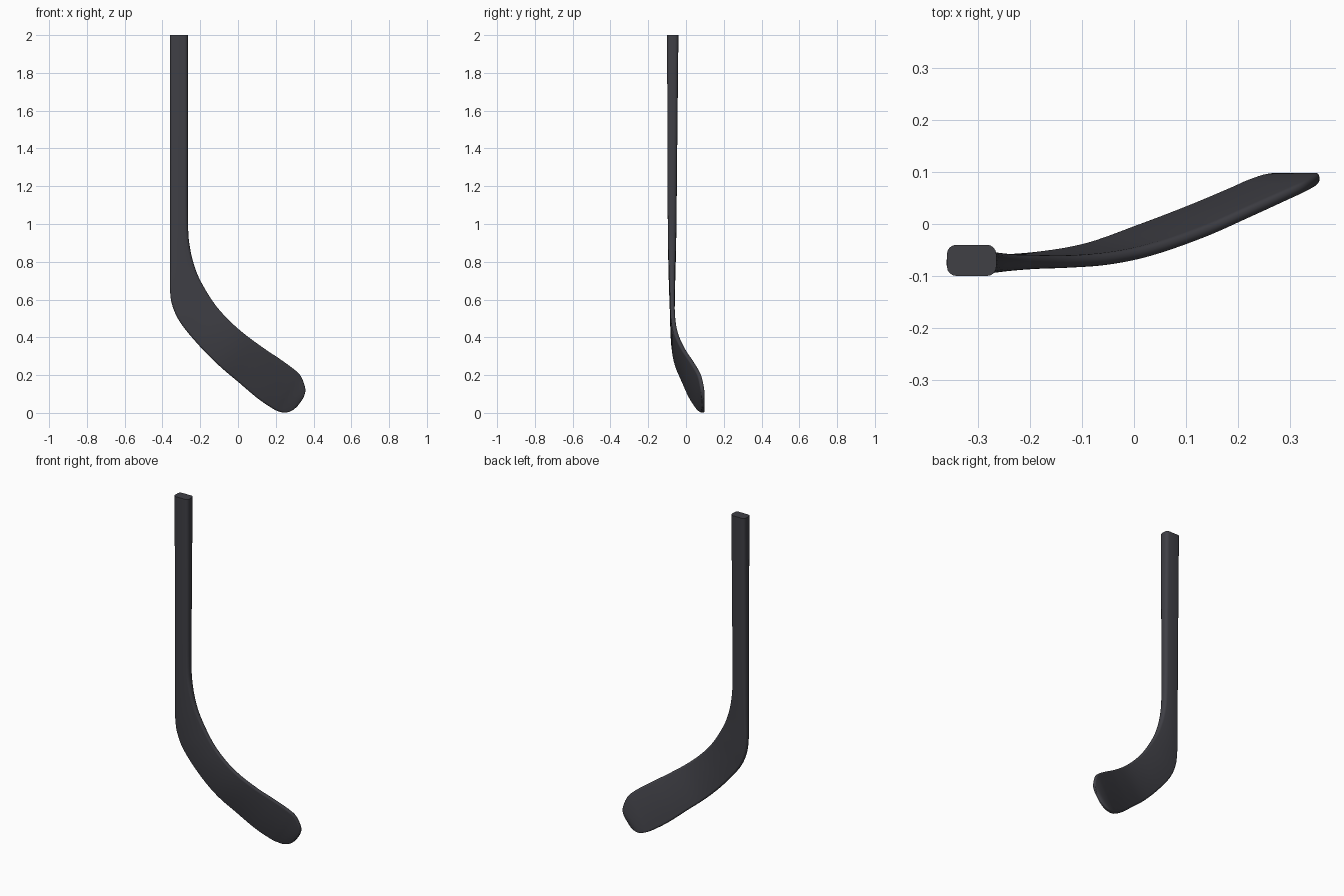
import bpy, bmesh, math
from mathutils import Vector

if "Cube" in bpy.data.objects:
    bpy.data.objects.remove(bpy.data.objects["Cube"])

# Stations: outer edge x,z | inner edge x,z | centre y | thickness
STATIONS = [
    (-.36, 2.0, -.265, 2.0, -.070, .060),
    (-.36, 1.5, -.265, 1.5, -.072, .053),
    (-.36, 1.0, -.265, 1.03, -.0735, .046),
    (-.36, .80, -.255, .88, -.074, .040),
    (-.36, .65, -.225, .76, -.074, .032),
    (-.345, .56, -.18, .665, -.073, .027),
    (-.30, .47, -.115, .565, -.072, .024),
    (-.20, .35, -.04, .483, -.066, .024),
    (-.10, .25, .04, .413, -.049, .024),
    (.00, .165, .14, .34, -.014, .024),
    (.10, .08, .225, .283, .024, .024),
    (.18, .025, .30, .228, .058, .023),
    (.215, .008, .335, .19, .074, .022),
    (.25, .001, .356, .13, .086, .021),
    (.285, .012, .352, .095, .0895, .017),
    (.312, .032, .338, .066, .0895, .009),
]
STEPS, ARC = 5, 4


def spline(keys):
    """Smooth interpolation of every station value."""
    rows = []
    for i in range(len(keys) - 1):
        p0, p1, p2, p3 = (keys[min(max(j, 0), len(keys) - 1)] for j in range(i - 1, i + 3))
        for s in range(STEPS):
            t = s / STEPS
            rows.append([.5 * (2 * b + (c - a) * t + (2 * a - 5 * b + 4 * c - d) * t ** 2
                               + (3 * b - a - 3 * c + d) * t ** 3)
                         for a, b, c, d in zip(p0, p1, p2, p3)])
    return rows + [keys[-1]]


def section(bm, row):
    """Rounded-rectangle ring between the outer and inner edges."""
    ox, oz, ix, iz, y, thick = row
    outer, inner = Vector((ox, y, oz)), Vector((ix, y, iz))
    axis = (inner - outer).normalized()
    mid, half = (outer + inner) / 2, (inner - outer).length / 2
    r = min(.018, thick * .45, half * .9)
    ring = []
    for q, (su, sv) in enumerate([(1, 1), (-1, 1), (-1, -1), (1, -1)]):
        for k in range(ARC + 1):
            a = (q + k / ARC) * math.pi / 2
            u = su * (half - r) + r * math.cos(a)
            v = sv * (thick / 2 - r) + r * math.sin(a)
            ring.append(bm.verts.new(mid + axis * u + Vector((0, v, 0))))
    return ring


# Shaft and blade in one continuous loft
bm = bmesh.new()
rings = [section(bm, row) for row in spline(STATIONS)]
n = len(rings[0])
for a, b in zip(rings, rings[1:]):
    for i in range(n):
        bm.faces.new((a[i], a[(i + 1) % n], b[(i + 1) % n], b[i]))
bm.faces.new(rings[0])
bm.faces.new(rings[-1])
bmesh.ops.recalc_face_normals(bm, faces=bm.faces)
mesh = bpy.data.meshes.new("hockey_stick")
bm.to_mesh(mesh)
bm.free()
stick = bpy.data.objects.new("hockey_stick", mesh)
bpy.context.collection.objects.link(stick)

# Dark composite finish
mat = bpy.data.materials.new("dark_composite")
mat.diffuse_color = (.05, .05, .06, 1)
mat.use_nodes = True
mat.node_tree.nodes["Principled BSDF"].inputs["Base Color"].default_value = mat.diffuse_color
mesh.materials.append(mat)

bpy.context.view_layer.objects.active = stick
stick.select_set(True)
bpy.ops.object.shade_smooth_by_angle(angle=math.radians(40))
